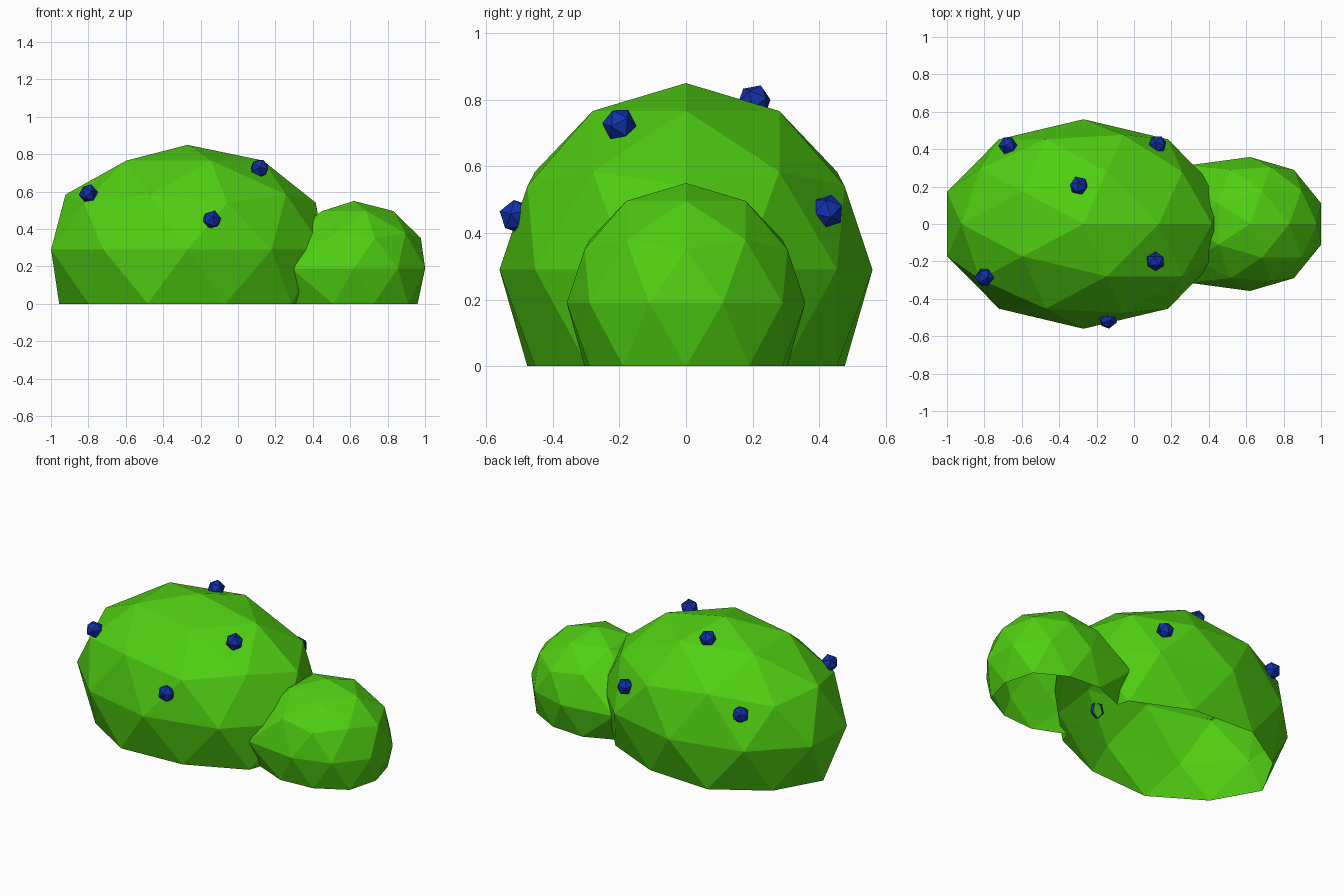
import bpy, bmesh
from mathutils import Vector, Matrix

if "Cube" in bpy.data.objects:
    bpy.data.objects.remove(bpy.data.objects["Cube"], do_unlink=True)


def material(name, color):
    m = bpy.data.materials.new(name)
    m.use_nodes = True
    m.diffuse_color = color
    m.node_tree.nodes["Principled BSDF"].inputs["Base Color"].default_value = color
    return m


LEAF = material("leaf green", (0.08, 0.62, 0.006, 1))
BERRY = material("berry blue", (0.006, 0.03, 0.4, 1))


def add_object(name, bm, mat):
    bmesh.ops.recalc_face_normals(bm, faces=bm.faces)
    mesh = bpy.data.meshes.new(name)
    bm.to_mesh(mesh)
    bm.free()
    mesh.materials.append(mat)
    ob = bpy.data.objects.new(name, mesh)
    bpy.context.collection.objects.link(ob)
    return ob


def mound(name, centre, radii, flare=0.0):
    """Faceted dome standing on the ground, optionally flared toward -x."""
    bm = bmesh.new()
    bmesh.ops.create_icosphere(bm, subdivisions=2, radius=1)
    bmesh.ops.delete(bm, geom=[v for v in bm.verts if v.co.z < -0.6], context='VERTS')
    for v in bm.verts:
        n = v.co.copy()
        v.co = Vector(centre) + Vector(n[i] * radii[i] for i in range(3))
        if n.z < -0.4:
            v.co.z = 0
        if flare and n.x < -0.5 and n.z < 0.1:
            v.co.x -= flare
            v.co.y *= 1.08
    # temporary floor so the domes can be merged as solids
    bmesh.ops.holes_fill(bm, edges=[e for e in bm.edges if e.is_boundary], sides=0)
    return add_object(name, bm, LEAF)


# Two leafy domes merged into one shell
CENTRE, RADII = Vector((-0.27, 0, 0.29)), Vector((0.767, 0.56, 0.56))
bush = mound("bush", CENTRE, RADII)
small = mound("small_bush_helper", (0.62, 0, 0.19), (0.4, 0.358, 0.36), 0.1)
union = bush.modifiers.new("union", 'BOOLEAN')
union.operation = 'UNION'
union.solver = 'EXACT'
union.object = small
merged = bpy.data.meshes.new_from_object(
    bush.evaluated_get(bpy.context.evaluated_depsgraph_get()))
bush.modifiers.clear()
bush.data = merged
bpy.data.objects.remove(small, do_unlink=True)

# Open underside
bm = bmesh.new()
bm.from_mesh(merged)
floor = [f for f in bm.faces if all(v.co.z < 0.002 for v in f.verts)]
bmesh.ops.delete(bm, geom=floor, context='FACES')
bm.to_mesh(merged)
bm.free()

# Berries sitting on the large dome, open on the inner side
spots = [(-0.80, -0.285, 0.59), (-0.14, -0.51, 0.45), (0.115, -0.20, 0.725),
         (-0.295, 0.205, 0.795), (0.125, 0.425, 0.465), (-0.675, 0.42, 0.5)]
for i, p in enumerate(spots):
    p = Vector(p)
    d = p - CENTRE
    normal = Vector(d[k] / RADII[k] ** 2 for k in range(3)).normalized()
    bm = bmesh.new()
    bmesh.ops.create_icosphere(bm, subdivisions=1, radius=0.052)
    bmesh.ops.delete(bm, geom=[v for v in bm.verts if v.co.z < -0.04], context='VERTS')
    turn = normal.to_track_quat('Z', 'Y').to_matrix().to_4x4()
    bmesh.ops.transform(bm, matrix=Matrix.Translation(p) @ turn, verts=bm.verts)
    add_object(f"berry_{i + 1}", bm, BERRY)
